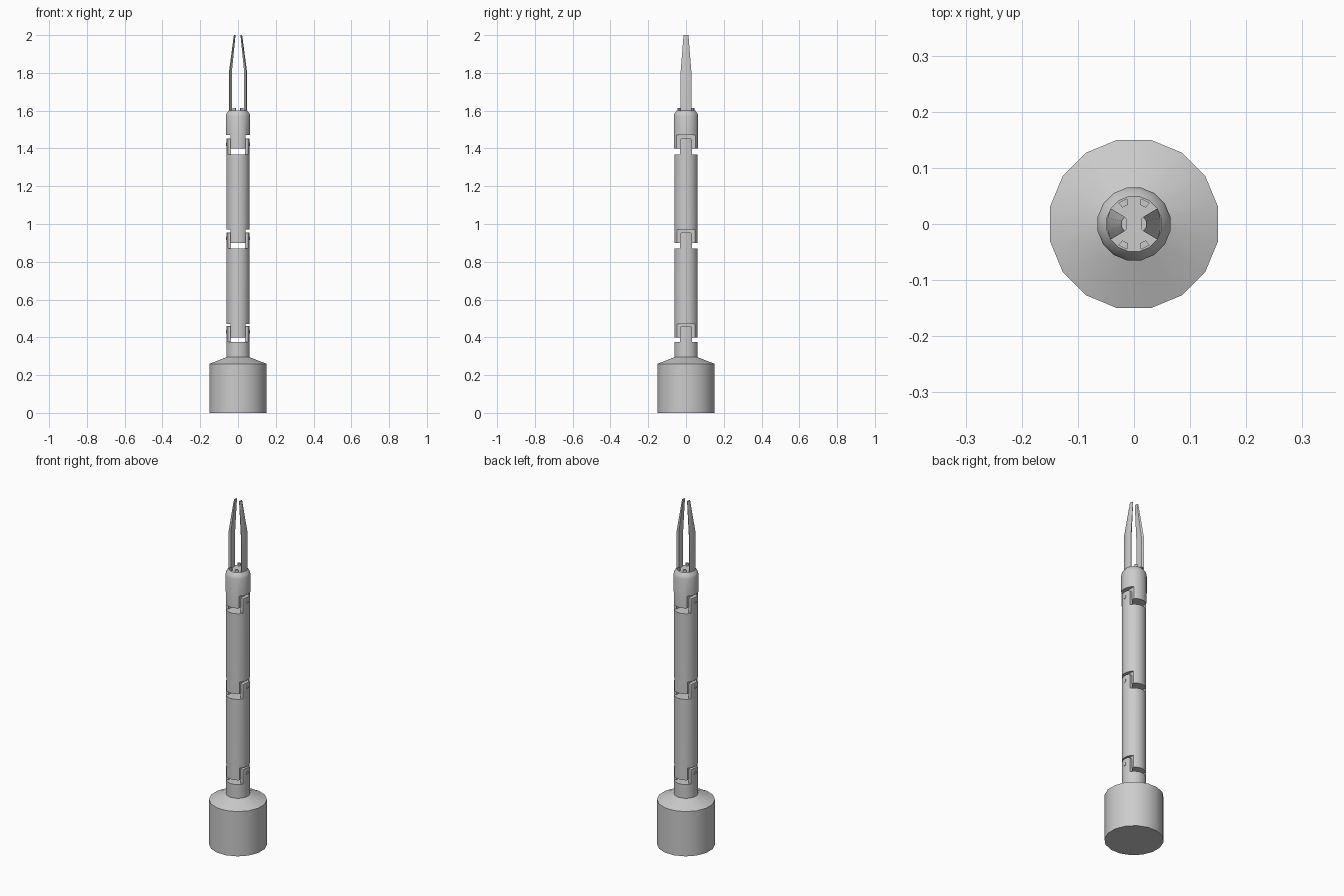
import bpy, bmesh
from math import cos, sin, pi, radians

if "Cube" in bpy.data.objects:
    bpy.data.objects.remove(bpy.data.objects["Cube"])

SIDES = 16
R = 0.063          # arm radius


def make(name, bm, smooth=True):
    bmesh.ops.recalc_face_normals(bm, faces=bm.faces)
    me = bpy.data.meshes.new(name)
    bm.to_mesh(me)
    bm.free()
    ob = bpy.data.objects.new(name, me)
    bpy.context.collection.objects.link(ob)
    bpy.ops.object.select_all(action='DESELECT')
    ob.select_set(True)
    bpy.context.view_layer.objects.active = ob
    if smooth:
        bpy.ops.object.shade_smooth_by_angle(angle=radians(30))
    return ob


def loft(bm, rings):
    """Skin a list of equal-length point rings and cap both ends."""
    vs = [[bm.verts.new(p) for p in ring] for ring in rings]
    n = len(vs[0])
    for a, b in zip(vs, vs[1:]):
        for i in range(n):
            j = (i + 1) % n
            bm.faces.new((a[i], a[j], b[j], b[i]))
    bm.faces.new(vs[0][::-1])
    bm.faces.new(vs[-1])


def lathe(name, profile):
    bm = bmesh.new()
    ang = [2 * pi * (i + 0.5) / SIDES for i in range(SIDES)]
    loft(bm, [[(r * cos(a), r * sin(a), z) for a in ang] for r, z in profile])
    return make(name, bm)


def extrude_x(name, outline, x0, x1):
    """Extrude a (y, z) outline along x."""
    bm = bmesh.new()
    loft(bm, [[(x, y, z) for y, z in outline] for x in (x0, x1)])
    return make(name, bm, False)


def boolean(ob, cutter, op):
    bpy.context.view_layer.objects.active = ob
    m = ob.modifiers.new("cut", 'BOOLEAN')
    m.operation, m.object, m.solver = op, cutter, 'EXACT'
    bpy.ops.object.modifier_apply(modifier=m.name)
    bpy.data.objects.remove(cutter)
    bpy.ops.object.select_all(action='DESELECT')
    ob.select_set(True)
    bpy.ops.object.shade_smooth_by_angle(angle=radians(30))


def side_slots(ob, z):
    """Cut away both sides at the bottom of a segment, leaving a tongue."""
    for s in (-1, 1):
        box = [(-0.1, z - 0.01), (0.1, z - 0.01), (0.1, z + 0.07), (-0.1, z + 0.07)]
        boolean(ob, extrude_x("slot_cutter", box, s * 0.041, s * 0.1), 'DIFFERENCE')


def fork(name, z):
    """Two rounded prongs with pivot pins, standing on a segment end at z."""
    w, t, c = 0.032, z + 0.086, 0.01
    outline = [(-w, z - 0.002), (w, z - 0.002), (w, t - c), (w - 0.003, t - 0.003),
               (w - c, t), (c - w, t), (0.003 - w, t - 0.003), (-w, t - c)]
    for s, side in ((-1, "left"), (1, "right")):
        ob = lathe(f"{name}_prong_{side}", [(R, z - 0.01), (R, z + 0.12)])
        boolean(ob, extrude_x("prong_cutter", outline, s * 0.038, s * 0.1), 'INTERSECT')
        pin = [(0.01 * cos(i * pi / 4), z + 0.055 + 0.01 * sin(i * pi / 4)) for i in range(8)]
        extrude_x(f"{name}_pin_{side}", pin, s * 0.03, s * 0.0635)


# base with sloped shoulder and neck
lathe("base", [(0.153, 0), (0.153, 0.26), (R, 0.295), (R, 0.375)])
fork("base_joint", 0.375)

# two arm segments
for name, z0, z1 in (("lower_arm", 0.40, 0.87), ("upper_arm", 0.90, 1.367)):
    arm = lathe(name, [(R, z0), (R, z1)])
    side_slots(arm, z0)
    fork(name + "_joint", z1)

# wrist with chamfered top
wrist = lathe("wrist", [(0.066, 1.40), (0.066, 1.57), (0.062, 1.585), (0.05, 1.60)])
side_slots(wrist, 1.40)

# gripper fingers
for s, side in ((-1, "left"), (1, "right")):
    rings = []
    for z, xi, xo, wi, wo in ((1.59, 0.032, 0.047, 0.02, 0.028),
                              (1.81, 0.032, 0.047, 0.02, 0.028),
                              (2.0, 0.013, 0.022, 0.009, 0.013)):
        rings.append([(s * xi, -wi, z), (s * (xo - 0.005), -wo, z), (s * xo, -wo * 0.4, z),
                      (s * xo, wo * 0.4, z), (s * (xo - 0.005), wo, z), (s * xi, wi, z)])
    bm = bmesh.new()
    loft(bm, rings)
    make(f"finger_{side}", bm)

# small stop tabs around the wrist top
for k, a in enumerate((64, 116, 244, 296)):
    ring = [(r * cos(radians(a + d)), r * sin(radians(a + d)))
            for r, d in ((0.036, -9), (0.047, -11), (0.047, 11), (0.036, 9))]
    bm = bmesh.new()
    loft(bm, [[(x, y, z) for x, y in ring] for z in (1.595, 1.614)])
    make(f"stop_tab_{k + 1}", bm, False)
